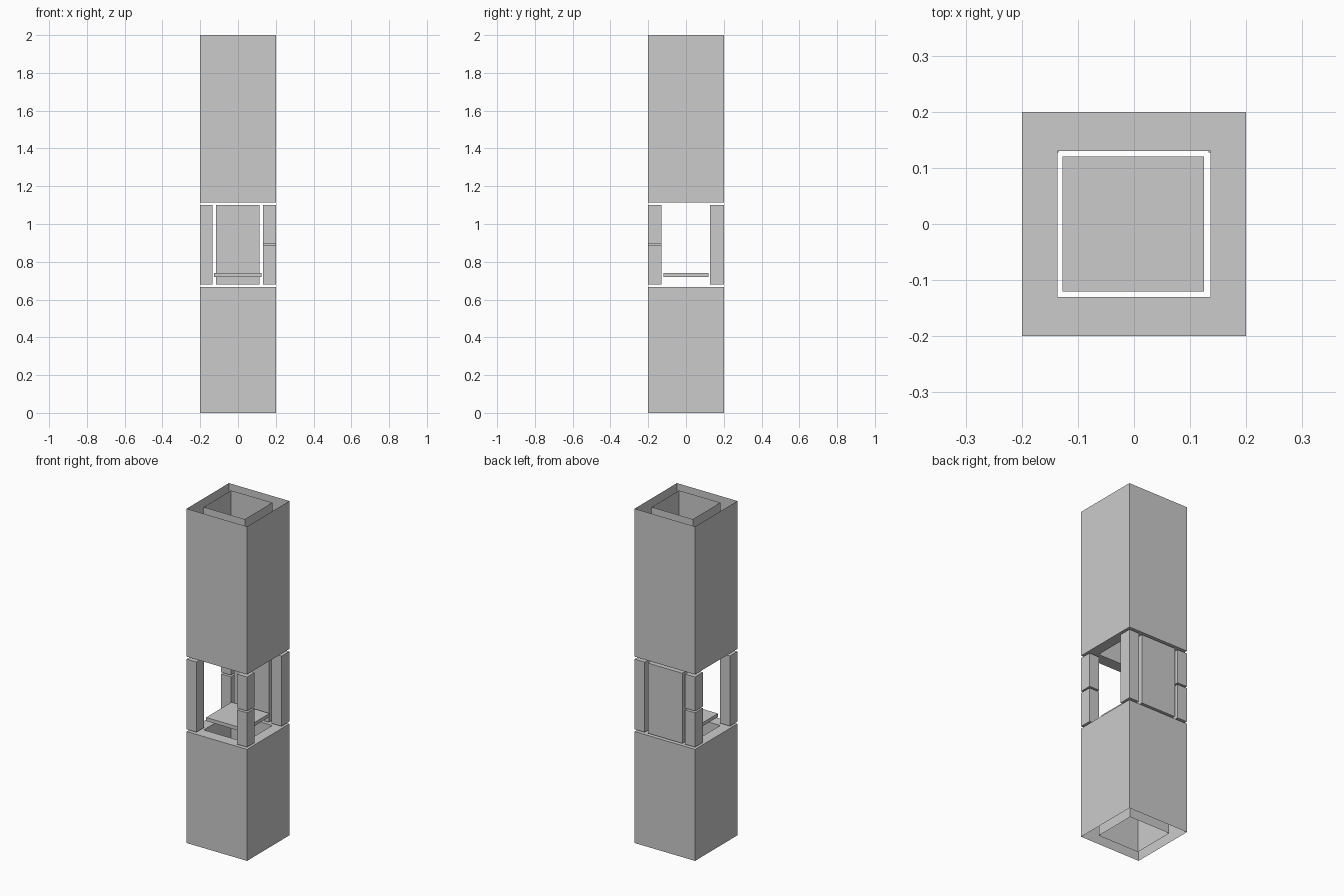
import bpy, bmesh

if "Cube" in bpy.data.objects:
    bpy.data.objects.remove(bpy.data.objects["Cube"])

HALF = 0.2            # outer half width
HX, HY = 0.136, 0.13  # flue half sizes


def finish(name, bm):
    mesh = bpy.data.meshes.new(name)
    bm.to_mesh(mesh)
    bm.free()
    obj = bpy.data.objects.new(name, mesh)
    bpy.context.collection.objects.link(obj)
    return obj


def box(name, x, y, z):
    """Closed block from (min, max) ranges."""
    bm = bmesh.new()
    bmesh.ops.create_cube(bm, size=1)
    for v in bm.verts:
        v.co = [r[0] if c < 0 else r[1] for c, r in zip(v.co, (x, y, z))]
    return finish(name, bm)


def shell(name, z_open, z_ring):
    """Thin outer walls and inner flue, joined by a ring at one end only."""
    bm = bmesh.new()

    def loop(hx, hy, z):
        return [bm.verts.new((sx * hx, sy * hy, z))
                for sx, sy in ((-1, -1), (1, -1), (1, 1), (-1, 1))]

    loops = [loop(HALF, HALF, z_open), loop(HALF, HALF, z_ring),
             loop(HX, HY, z_ring), loop(HX, HY, z_open)]
    for a, b in zip(loops, loops[1:]):
        for i in range(4):
            j = (i + 1) % 4
            quad = [a[i], a[j], b[j], b[i]]
            bm.faces.new(quad if z_ring > z_open else quad[::-1])
    return finish(name, bm)


# Base and chimney casings
shell("base_casing", 0.0, 0.667)
shell("chimney_casing", 2.0, 1.115)

# Corner posts: two diagonal corners are split into stacked blocks
LOW, HIGH = 0.68, 1.10
for side, x in (("left", (-HALF, -0.135)), ("right", (0.133, HALF))):
    for end, y in (("front", (-HALF, -0.13)), ("back", (0.127, HALF))):
        if (side, end) in (("right", "front"), ("left", "back")):
            box(f"{end}_{side}_post_lower", x, y, (LOW, 0.886))
            box(f"{end}_{side}_post_upper", x, y, (0.896, HIGH))
        else:
            box(f"{end}_{side}_post", x, y, (LOW, HIGH))

# Back panel and hearth plate
box("back_panel", (-0.116, 0.113), (0.13, HALF), (LOW, HIGH))
box("hearth_plate", (-0.127, 0.125), (-0.12, 0.12), (0.719, 0.74))
